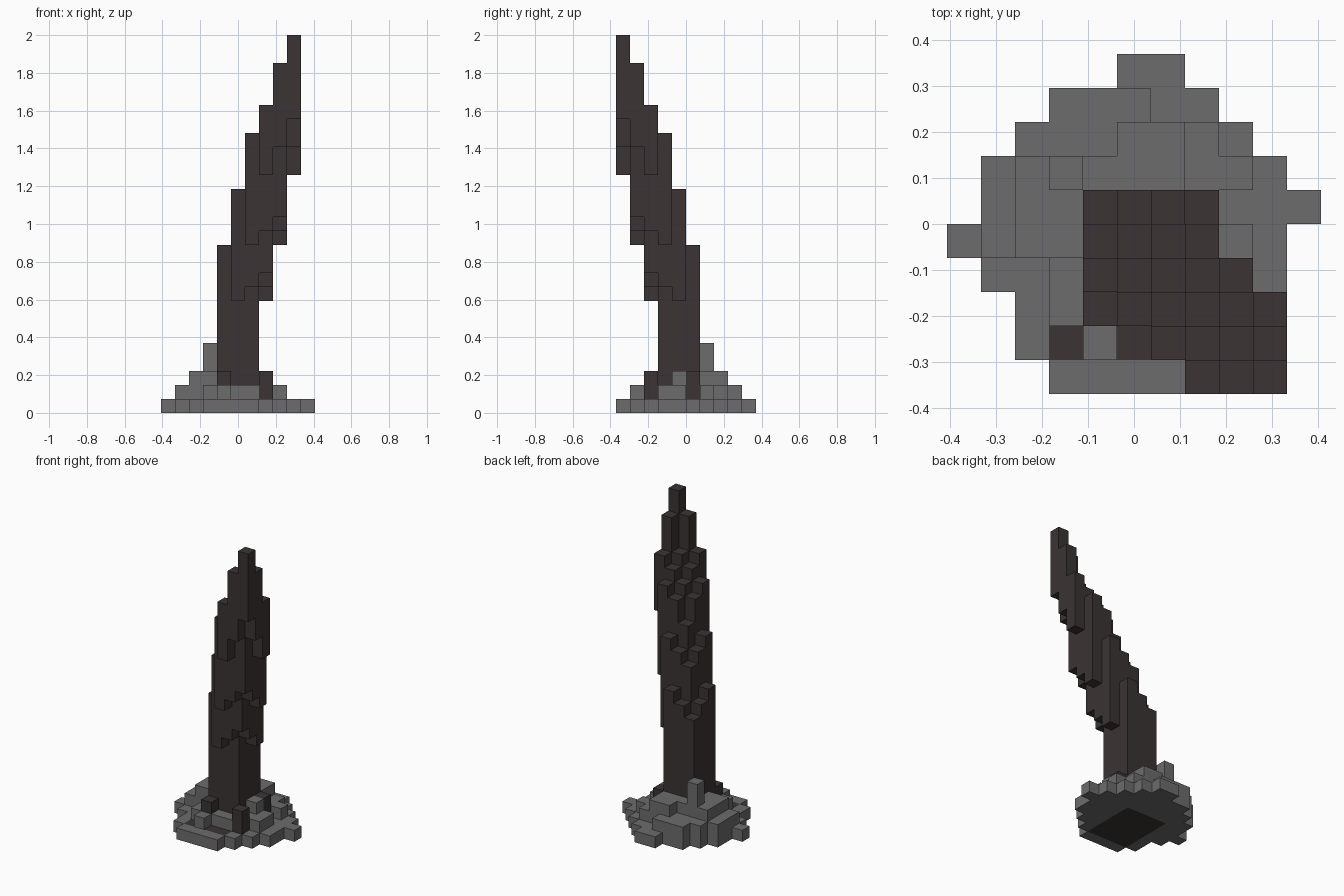
import bpy, bmesh, math
from mathutils import Vector

if "Cube" in bpy.data.objects:
    bpy.data.objects.remove(bpy.data.objects["Cube"])

S = 2 / 27            # block size
NX, NY = 11, 10       # blocks across and deep


def material(name, rgb):
    m = bpy.data.materials.new(name)
    m.diffuse_color = (*rgb, 1)
    m.use_nodes = True
    m.node_tree.nodes["Principled BSDF"].inputs["Base Color"].default_value = m.diffuse_color
    return m


stone = material("grey stone", (0.150, 0.150, 0.150))
bark = material("dark charred rock", (0.043, 0.034, 0.033))

blocks = {}           # (i, j, k) -> part name


def column(part, i, j, bottom, top):
    for k in range(bottom, top):
        blocks[i, j, k] = part


# Rubble mound: block heights, back row first; d marks a dark root stub
MOUND = ["00000110000",
         "00022211000",
         "00222332100",
         "02353332210",
         "0233333d111",
         "12333333210",
         "01123332210",
         "0012d22d100",
         "00112111000",
         "00011110000"]
for row, line in enumerate(MOUND):
    j = NY - 1 - row
    for i, c in enumerate(line):
        if c == "d":
            column("mound", i, j, 0, 1)
            column("spire", i, j, 1, 3)
        else:
            column("mound", i, j, 0, int(c))

# Dark root slab under the mound
for i in range(3, 7):
    for j in range(1, 6):
        column("spire", i, j, 0, 1)


# Leaning spire: 3x3 sections, each stepped one block right and forward.
# Bottoms rise towards the leading corner, tops fall towards the trailing one.
def section(i0, j0, bottoms, tops):
    for a in range(3):
        for b in range(3):
            d = a - b + 2            # 0 trailing corner .. 4 leading corner
            column("spire", i0 + a, j0 + b, bottoms[d], tops[d])


section(4, 3, (0, 0, 0, 0, 0), (10, 11, 12, 12, 12))
section(5, 2, (8, 8, 8, 9, 10), (14, 15, 16, 16, 16))
section(6, 1, (12, 12, 12, 13, 14), (17, 19, 20, 20, 20))
section(7, 0, (17, 17, 17, 19, 21), (20, 21, 22, 25, 27))

# The six faces of a block
DIRS = [Vector(d) for d in ((1, 0, 0), (-1, 0, 0), (0, 1, 0),
                            (0, -1, 0), (0, 0, 1), (0, 0, -1))]


def build(part, mat):
    """Make one mesh from the exposed block faces of a part."""
    bm = bmesh.new()
    for (i, j, k), p in blocks.items():
        if p != part:
            continue
        centre = Vector((i + 0.5 - NX / 2, j + 0.5 - NY / 2, k + 0.5))
        for n in DIRS:
            if (i + int(n.x), j + int(n.y), k + int(n.z)) in blocks:
                continue
            u = Vector((n.y, n.z, n.x))
            v = n.cross(u)
            quad = [(centre + (n + s * u + t * v) / 2) * S
                    for s, t in ((-1, -1), (1, -1), (1, 1), (-1, 1))]
            bm.faces.new([bm.verts.new(q) for q in quad])
    bmesh.ops.remove_doubles(bm, verts=bm.verts, dist=S * 0.01)
    bmesh.ops.dissolve_limit(bm, angle_limit=math.radians(1),
                             verts=bm.verts, edges=bm.edges)
    mesh = bpy.data.meshes.new(part)
    bm.to_mesh(mesh)
    bm.free()
    mesh.materials.append(mat)
    bpy.context.collection.objects.link(bpy.data.objects.new(part, mesh))


build("mound", stone)
build("spire", bark)
